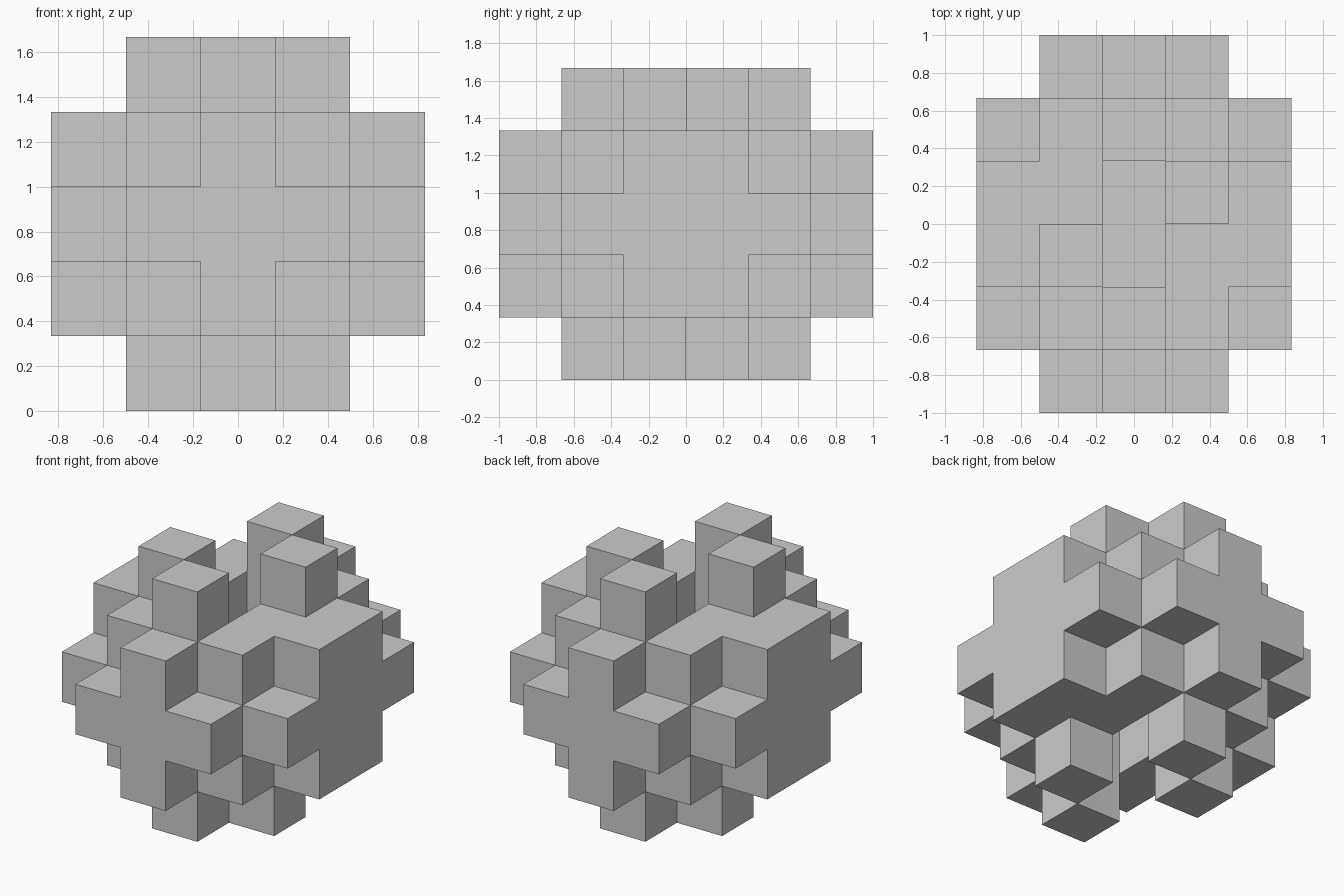
import bpy, bmesh
from mathutils import Vector

if "Cube" in bpy.data.objects:
    bpy.data.objects.remove(bpy.data.objects["Cube"])

U = 1 / 3          # edge of one cube unit
NX, NY, NZ = 5, 6, 5
cells = set()


def block(xs, ys, zs):
    return {(x, y, z) for x in xs for y in ys for z in zs}


def symmetric(part):
    """Repeat cells with half turns about the z and x axes."""
    out = set(part)
    out |= {(NX - 1 - x, NY - 1 - y, z) for x, y, z in out}
    out |= {(x, NY - 1 - y, NZ - 1 - z) for x, y, z in out}
    return out


# core block with a recessed slot in the top and the bottom
cells |= block(range(1, 4), range(1, 5), range(1, 4))
cells -= symmetric(block([2], [2, 3], [3]))

# cross-shaped front and back faces
cells |= symmetric(block([2], [0], range(1, 4)) | block([1, 3], [0], [2]))

# wide cross-shaped left and right faces
cells |= symmetric(block([4], [2, 3], range(1, 4)) | block([4], [1, 4], [2]))

# single cubes on the top and bottom
cells |= symmetric({(2, 4, 4), (3, 3, 4)})

# outer skin of all cells
bm = bmesh.new()
verts = {}


def vert(p):
    if p not in verts:
        verts[p] = bm.verts.new(((p[0] - NX / 2) * U, (p[1] - NY / 2) * U, p[2] * U))
    return verts[p]


for c in sorted(cells):
    for axis in range(3):
        for side in (0, 1):
            n = list(c)
            n[axis] += 2 * side - 1
            if tuple(n) in cells:
                continue
            corners = []
            for a, b in ((0, 0), (1, 0), (1, 1), (0, 1)):
                p = list(c)
                p[axis] += side
                p[(axis + 1) % 3] += a
                p[(axis + 2) % 3] += b
                corners.append(vert(tuple(p)))
            bm.faces.new(corners if side else corners[::-1])

# merge flat neighbouring squares into whole faces
bmesh.ops.dissolve_limit(bm, angle_limit=0.02, verts=bm.verts[:], edges=bm.edges[:])
mesh = bpy.data.meshes.new("interlocking_cube_puzzle")
bm.to_mesh(mesh)
bm.free()
obj = bpy.data.objects.new("interlocking_cube_puzzle", mesh)
bpy.context.collection.objects.link(obj)
